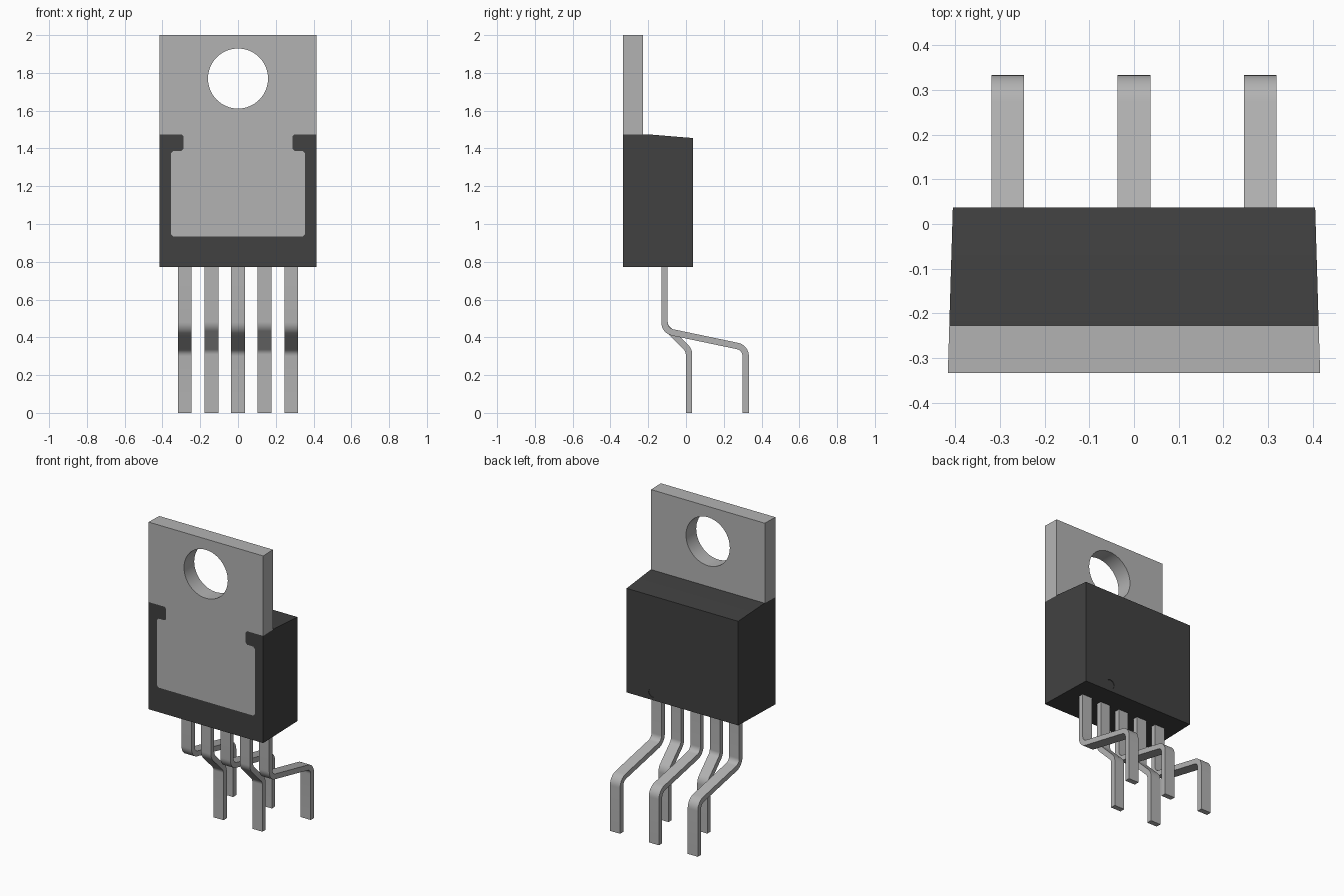
import bpy, bmesh, math
from mathutils import Vector

cube = bpy.data.objects.get("Cube")
if cube:
    bpy.data.objects.remove(cube, do_unlink=True)


def material(name, rgb, rough):
    m = bpy.data.materials.new(name)
    m.use_nodes = True
    m.diffuse_color = (*rgb, 1)
    bsdf = m.node_tree.nodes["Principled BSDF"]
    bsdf.inputs["Base Color"].default_value = (*rgb, 1)
    bsdf.inputs["Roughness"].default_value = rough
    return m


METAL = material("tinned metal", (0.45, 0.45, 0.45), 0.5)
PLASTIC = material("black plastic", (0.053, 0.053, 0.053), 0.6)

FRONT, TAB_BACK, BACK = -0.333, -0.227, 0.037
BODY_BOTTOM, BODY_TOP = 0.772, 1.475


def half_width(y):
    """Half width of the package, narrowing slightly to the back."""
    return 0.416 - 0.03 * (y - FRONT)


def loft(name, ring_a, ring_b, mat):
    """Closed solid between two matching rings of points."""
    bm = bmesh.new()
    a = [bm.verts.new(p) for p in ring_a]
    b = [bm.verts.new(p) for p in ring_b]
    bm.faces.new(a)
    bm.faces.new(b[::-1])
    for i in range(len(a)):
        j = (i + 1) % len(a)
        bm.faces.new((a[j], a[i], b[i], b[j]))
    bmesh.ops.recalc_face_normals(bm, faces=bm.faces)
    me = bpy.data.meshes.new(name)
    bm.to_mesh(me)
    bm.free()
    me.materials.append(mat)
    ob = bpy.data.objects.new(name, me)
    bpy.context.collection.objects.link(ob)
    return ob


def plate(name, outline, mat):
    """Front plate from an (x, z) outline; x = 1 marks the tapered side."""
    def ring(y):
        return [(x * half_width(y) if abs(x) == 1 else x, y, z) for x, z in outline]
    return loft(name, ring(FRONT), ring(TAB_BACK), mat)


def mirrored(half):
    return half + [(-x, z) for x, z in reversed(half)]


def activate(ob):
    bpy.ops.object.select_all(action='DESELECT')
    ob.select_set(True)
    bpy.context.view_layer.objects.active = ob


def smooth(ob):
    activate(ob)
    bpy.ops.object.shade_smooth_by_angle(angle=math.radians(30))


def drill(ob, x, z, radius, y0, y1):
    """Cut a round hole along y."""
    def ring(y):
        return [(x + radius * math.cos(t * math.tau / 64), y,
                 z + radius * math.sin(t * math.tau / 64)) for t in range(64)]
    cutter = loft("hole_cutter", ring(y0), ring(y1), ob.data.materials[0])
    cutter.hide_render = True
    mod = ob.modifiers.new("hole", 'BOOLEAN')
    mod.operation = 'DIFFERENCE'
    mod.solver = 'EXACT'
    mod.object = cutter
    activate(ob)
    bpy.ops.object.modifier_apply(modifier=mod.name)
    bpy.data.objects.remove(cutter, do_unlink=True)
    smooth(ob)


# Edge where the metal tab meets the plastic frame, top to bottom
seam = [(0.30, BODY_TOP), (0.288, 1.463), (0.288, 1.398), (0.30, 1.386),
        (0.343, 1.386), (0.355, 1.374), (0.355, 0.945), (0.343, 0.933)]

# Metal mounting tab with its screw hole
tab = plate("mounting_tab", mirrored([(1, 2.0), (1, BODY_TOP)] + seam), METAL)
drill(tab, 0, 1.77, 0.159, -0.5, 0.0)

# Plastic frame around the tab, flush with its front
plate("body_frame",
      mirrored(seam[::-1] + [(1, BODY_TOP), (1, BODY_BOTTOM)]), PLASTIC)

# Plastic block behind the tab, with a sloping top
side = [(TAB_BACK, BODY_BOTTOM), (BACK, BODY_BOTTOM), (BACK, 1.455),
        (-0.205, BODY_TOP), (TAB_BACK, BODY_TOP)]
block = loft("body_block", [(half_width(y), y, z) for y, z in side],
             [(-half_width(y), y, z) for y, z in side], PLASTIC)
# Shallow round dimple marking the first pin
drill(block, 0.215, 0.82, 0.03, BACK - 0.004, BACK + 0.05)


def rounded(path, radius, steps=8):
    """Fillet the inner corners; returns (point, normal) pairs."""
    pts = [Vector(p) for p in path]
    dirs = [(b - a).normalized() for a, b in zip(pts, pts[1:])]
    perp = [Vector((-d.y, d.x)) for d in dirs]
    out = [(pts[0], perp[0])]
    for i in range(1, len(pts) - 1):
        d0, d1, n0, n1 = dirs[i - 1], dirs[i], perp[i - 1], perp[i]
        turn = math.atan2(d0.x * d1.y - d0.y * d1.x, d0.dot(d1))
        sign = math.copysign(1, turn)
        start = pts[i] - d0 * radius * math.tan(abs(turn) / 2)
        centre = start + n0 * sign * radius
        for k in range(steps + 1):
            ang = turn * k / steps
            n = Vector((n0.x * math.cos(ang) - n0.y * math.sin(ang),
                        n0.x * math.sin(ang) + n0.y * math.cos(ang)))
            out.append((centre - n * sign * radius, n))
    out.append((pts[-1], perp[-1]))
    return out


def lead(name, x, path, width=0.073, thick=0.034):
    """Flat bent strip following a (y, z) path."""
    line = rounded(path, 0.055)
    edge = ([p + n * thick / 2 for p, n in line]
            + [p - n * thick / 2 for p, n in reversed(line)])
    smooth(loft(name, [(x - width / 2, *p) for p in edge],
                [(x + width / 2, *p) for p in edge], METAL))


# Five leads, alternately bent far back and slightly back
long_path = [(-0.114, 0.79), (-0.114, 0.435), (0.316, 0.345), (0.316, 0)]
short_path = [(-0.114, 0.79), (-0.114, 0.461), (0.016, 0.331), (0.016, 0)]
for i in range(5):
    is_long = i % 2 == 0
    lead(f"{'long' if is_long else 'short'}_lead_{i + 1}", 0.141 * (2 - i),
         long_path if is_long else short_path)
